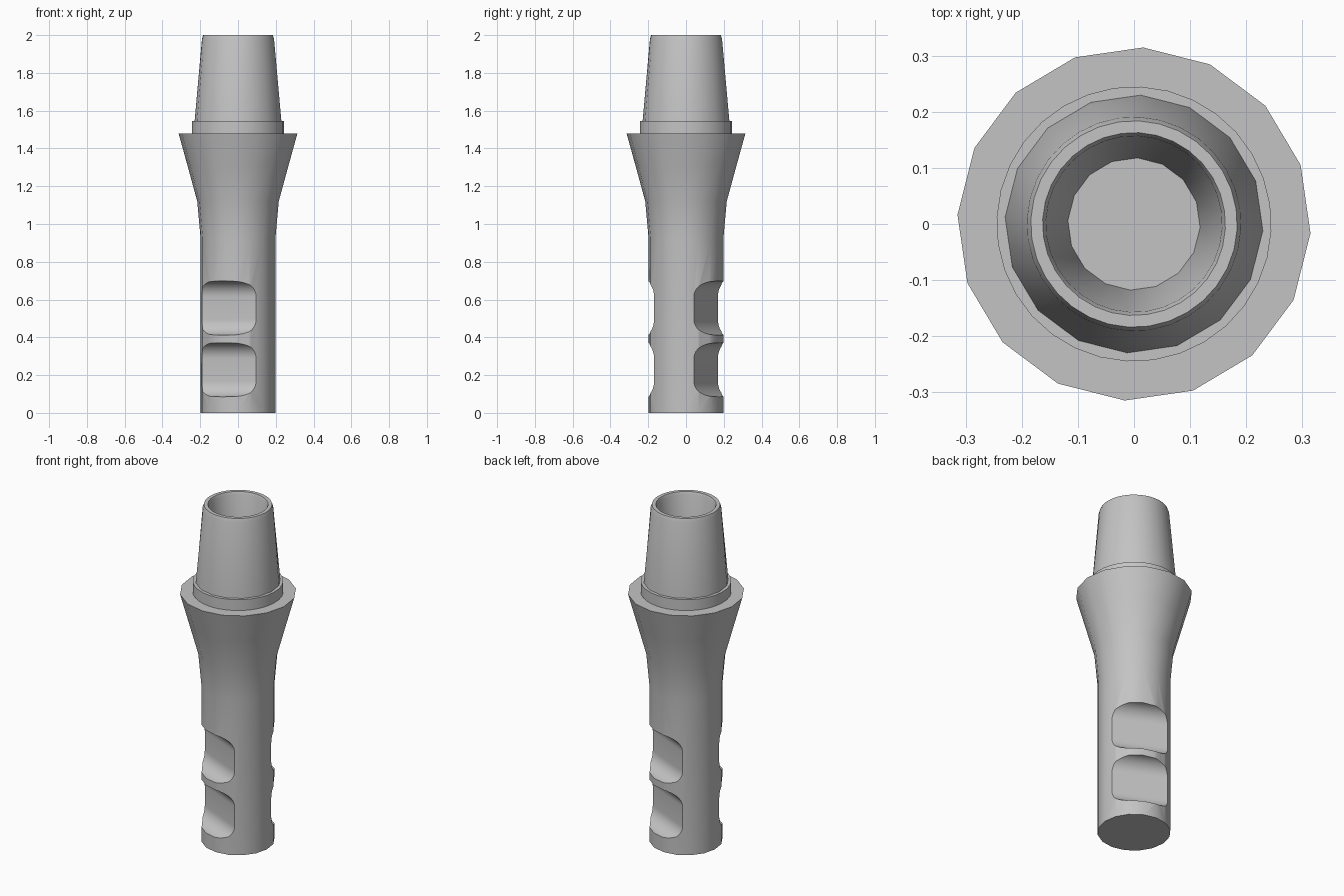
import bpy
import bmesh
from math import sin, cos, pi, radians

cube = bpy.data.objects.get("Cube")
if cube:
    bpy.data.objects.remove(cube, do_unlink=True)

metal = bpy.data.materials.new("satin_grey_metal")
metal.use_nodes = True
GREY = (0.55, 0.55, 0.55, 1)
metal.diffuse_color = GREY
metal.node_tree.nodes["Principled BSDF"].inputs["Base Color"].default_value = GREY

TURN = radians(-3)   # slight twist of the facets about the axis


def add_object(name, bm):
    bmesh.ops.recalc_face_normals(bm, faces=bm.faces)
    mesh = bpy.data.meshes.new(name)
    bm.to_mesh(mesh)
    bm.free()
    mesh.materials.append(metal)
    obj = bpy.data.objects.new(name, mesh)
    bpy.context.collection.objects.link(obj)
    return obj


def lathe(name, profile, sides, cap_start=False, cap_end=False):
    """Revolve (radius, z, coarse) points; coarse rings lie on a polygon of half the sides."""
    bm = bmesh.new()
    rings = []
    for radius, z, coarse in profile:
        ring = []
        for i in range(sides):
            a = pi / 2 + TURN + 2 * pi * i / sides
            r = radius * cos(2 * pi / sides) if coarse and i % 2 else radius
            ring.append(bm.verts.new((r * cos(a), r * sin(a), z)))
        rings.append(ring)
    for low, high in zip(rings, rings[1:]):
        for i in range(sides):
            j = (i + 1) % sides
            bm.faces.new((low[i], low[j], high[j], high[i]))
    if cap_start:
        bm.faces.new(rings[0])
    if cap_end:
        bm.faces.new(rings[-1])
    return add_object(name, bm)


def smooth(obj, angle):
    bpy.ops.object.select_all(action="DESELECT")
    obj.select_set(True)
    bpy.context.view_layer.objects.active = obj
    bpy.ops.object.shade_smooth_by_angle(angle=radians(angle))


# Faceted shank flaring out to the shoulder
body = lathe("shank_and_shoulder", [
    (0.198, 0, False), (0.198, 0.92, False), (0.216, 1.12, False),
    (0.268, 1.31, False), (0.315, 1.48, False)], 16, True, True)

# Round-bottomed groove cutters, two on each opposite side
bm = bmesh.new()
FILLET, HALF_FLAT, STEPS = 0.085, 0.058, 10
arc = [(0.2 - FILLET * sin(pi / 2 * i / STEPS),
        HALF_FLAT + FILLET * cos(pi / 2 * i / STEPS)) for i in range(STEPS + 1)]
upper = [(0.35, HALF_FLAT + FILLET)] + arc
outline = upper + [(d, -h) for d, h in reversed(upper)]
for angle in (radians(246), radians(66)):
    for z in (0.228, 0.555):
        ends = []
        for t in (-0.4, 0.4):
            ends.append([bm.verts.new((d * cos(angle) - t * sin(angle),
                                       d * sin(angle) + t * cos(angle), z + h))
                         for d, h in outline])
        a, b = ends
        bm.faces.new(a)
        bm.faces.new(b)
        for i in range(len(a)):
            j = (i + 1) % len(a)
            bm.faces.new((a[i], a[j], b[j], b[i]))
cutter = add_object("groove_cutter", bm)
cutter.hide_render = True

cut = body.modifiers.new("grooves", "BOOLEAN")
cut.operation = "DIFFERENCE"
cut.solver = "EXACT"
cut.object = cutter
bpy.context.view_layer.objects.active = body
bpy.ops.object.modifier_apply(modifier=cut.name)
bpy.data.objects.remove(cutter, do_unlink=True)
smooth(body, 32)

# Low round collar on the shoulder
collar = lathe("collar", [
    (0.245, 1.478, False), (0.245, 1.545, False), (0.222, 1.545, False)], 32)
smooth(collar, 32)

# Hollow tapered post with a softened rim and a tapering bore
post = lathe("tapered_post", [
    (0.23, 1.545, True), (0.191, 1.98, False), (0.184, 2, False),
    (0.163, 2, False), (0.157, 1.985, False), (0.118, 1.5, True)], 32, cap_end=True)
smooth(post, 40)
